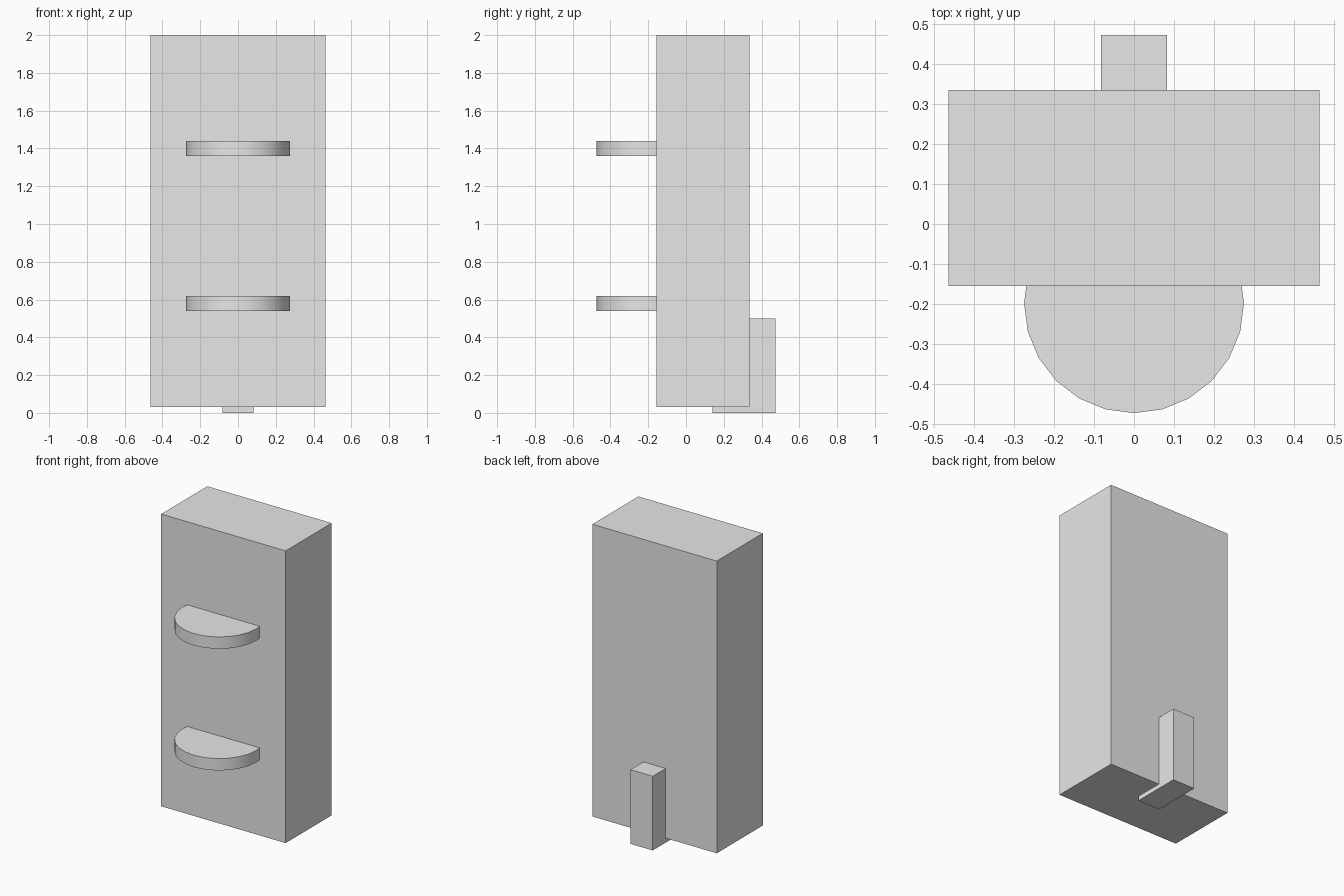
import bpy, bmesh, math
from mathutils import Matrix

if "Cube" in bpy.data.objects:
    bpy.data.objects.remove(bpy.data.objects["Cube"], do_unlink=True)

grey = bpy.data.materials.new("light_grey")
grey.use_nodes = True
grey.diffuse_color = (0.8, 0.8, 0.8, 1)
grey.node_tree.nodes["Principled BSDF"].inputs["Base Color"].default_value = (0.8, 0.8, 0.8, 1)


def make_object(name, bm):
    bmesh.ops.recalc_face_normals(bm, faces=bm.faces)
    mesh = bpy.data.meshes.new(name)
    bm.to_mesh(mesh)
    bm.free()
    mesh.materials.append(grey)
    obj = bpy.data.objects.new(name, mesh)
    bpy.context.collection.objects.link(obj)
    return obj


def box(name, x, y, z):
    """Box from (min, max) ranges."""
    bm = bmesh.new()
    bmesh.ops.create_cube(bm, size=1)
    for v in bm.verts:
        v.co = [r[0] if c < 0 else r[1] for c, r in zip(v.co, (x, y, z))]
    return make_object(name, bm)


def disc(name, y, z, radius, height):
    bm = bmesh.new()
    bmesh.ops.create_cone(bm, cap_ends=True, segments=24, radius1=radius,
                          radius2=radius, depth=height,
                          matrix=Matrix.Translation((0, y, z)))
    obj = make_object(name, bm)
    bpy.ops.object.select_all(action='DESELECT')
    obj.select_set(True)
    bpy.context.view_layer.objects.active = obj
    bpy.ops.object.shade_smooth_by_angle(angle=math.radians(30))
    return obj


# Main upright block
box("body", (-0.464, 0.464), (-0.155, 0.335), (0.03, 2.0))

# Round shelves, set partly into the front of the body
for name, z in (("lower_shelf", 0.58), ("upper_shelf", 1.40)):
    disc(name, -0.198, z, 0.275, 0.08)

# L-shaped rear bracket: side profile (y, z) extruded across x
profile = [(0.14, 0), (0.473, 0), (0.473, 0.5), (0.335, 0.5), (0.335, 0.03), (0.14, 0.03)]
half_width = 0.083
bm = bmesh.new()
face = bm.faces.new([bm.verts.new((-half_width, y, z)) for y, z in profile])
ext = bmesh.ops.extrude_face_region(bm, geom=[face])
verts = [g for g in ext["geom"] if isinstance(g, bmesh.types.BMVert)]
bmesh.ops.translate(bm, verts=verts, vec=(2 * half_width, 0, 0))
make_object("rear_bracket", bm)
